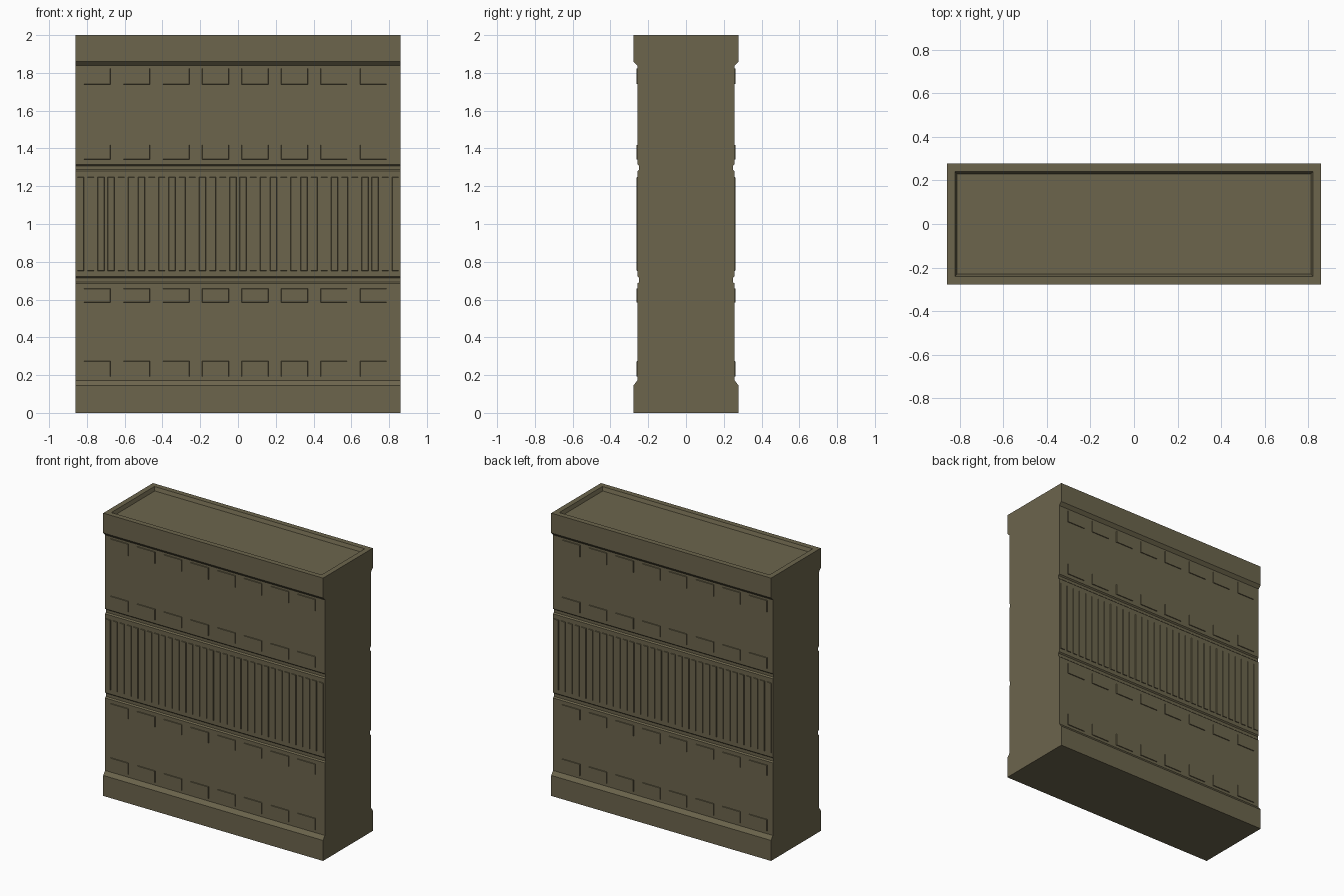
import bpy, bmesh

if "Cube" in bpy.data.objects:
    bpy.data.objects.remove(bpy.data.objects["Cube"])

W, H = 0.86, 2.0          # half width, height
WALL, LIP = 0.257, 0.278  # half depth of wall face and of plinth / cornice

stone = bpy.data.materials.new("olive_stone")
stone.diffuse_color = (0.150, 0.130, 0.073, 1)
stone.use_nodes = True
stone.node_tree.nodes["Principled BSDF"].inputs["Base Color"].default_value = stone.diffuse_color


def finish(name, bm):
    bmesh.ops.recalc_face_normals(bm, faces=bm.faces)
    mesh = bpy.data.meshes.new(name)
    bm.to_mesh(mesh)
    bm.free()
    mesh.materials.append(stone)
    obj = bpy.data.objects.new(name, mesh)
    bpy.context.collection.objects.link(obj)
    return obj


def add_plate(bm, x0, x1, z0, z1, depth, bevel, side):
    """Raised plate on the wall: tapered box without a back face."""
    back, front = side * (WALL - 0.006), side * depth
    ring = []
    for y, b in ((back, 0), (front, bevel)):
        ring.append([bm.verts.new(p) for p in (
            (x0 + b, y, z0 + b), (x1 - b, y, z0 + b),
            (x1 - b, y, z1 - b), (x0 + b, y, z1 - b))])
    bm.faces.new(ring[1])
    bm.faces.new(ring[0][::-1])
    for i in range(4):
        j = (i + 1) % 4
        bm.faces.new((ring[0][i], ring[0][j], ring[1][j], ring[1][i]))


# Wall body: mirrored side profile with plinth, two grooves and cornice
half = [(LIP, 0), (LIP, 0.145), (WALL + 0.002, 0.17),
        (WALL, 0.172), (WALL, 0.685), (0.248, 0.693), (0.248, 0.715), (WALL, 0.723),
        (WALL, 1.28), (0.248, 1.288), (0.248, 1.308), (WALL, 1.316),
        (WALL, 1.838), (LIP, 1.86), (LIP, H)]
profile = half + [(-y, z) for y, z in reversed(half)]
bm = bmesh.new()
left = [bm.verts.new((-W, y, z)) for y, z in profile]
right = [bm.verts.new((W, y, z)) for y, z in profile]
n = len(profile)
bm.faces.new(left)
bm.faces.new(right[::-1])
for i in range(n):
    j = (i + 1) % n
    bm.faces.new((left[i], left[j], right[j], right[i]))
bmesh.ops.recalc_face_normals(bm, faces=bm.faces)
# Sunken top with sloping edges
top = [f for f in bm.faces if f.normal.z > 0.99 and f.calc_center_median().z > 1.99]
bmesh.ops.inset_region(bm, faces=top, thickness=0.053)
bmesh.ops.inset_region(bm, faces=top, thickness=0.014, depth=-0.025)
finish("wall_body", bm)

# Vertical slats in the middle band, both faces
bm = bmesh.new()
count = 32
pitch = 2 * W / count
for side in (-1, 1):
    for k in range(count):
        x = -W + pitch * (k + 0.5)
        add_plate(bm, x - pitch * 0.36, x + pitch * 0.36, 0.75, 1.25, 0.262, 0.003, side)
finish("middle_slats", bm)

# Four rows of shallow blocks, both faces
bm = bmesh.new()
for side in (-1, 1):
    for z0, z1 in ((0.19, 0.276), (0.583, 0.66), (1.34, 1.42), (1.738, 1.825)):
        for k in range(8):
            x = -0.746 + 0.209 * k
            add_plate(bm, x - 0.072, x + 0.072, z0, z1, 0.262, 0.003, side)
finish("shallow_blocks", bm)
